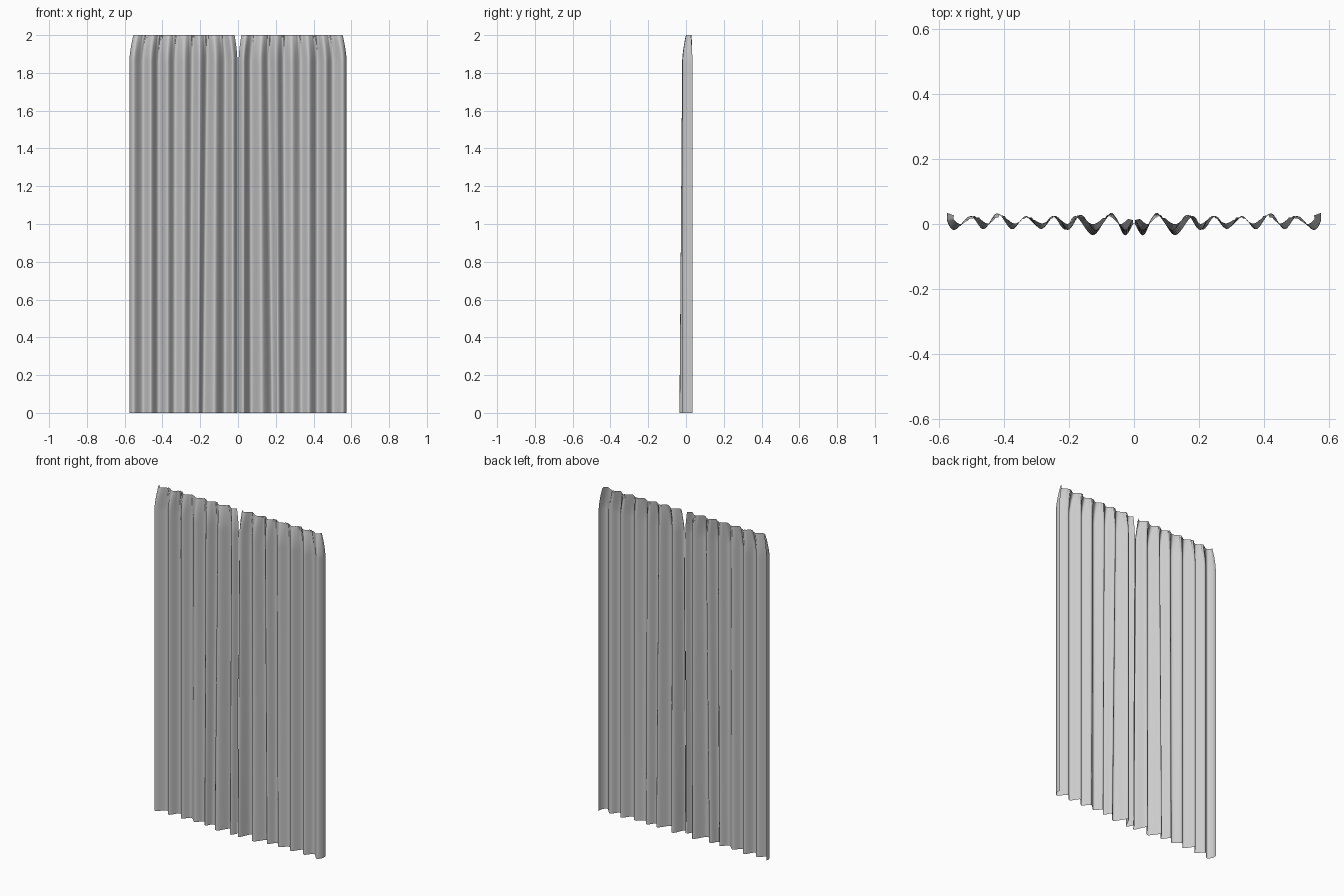
import bpy, math
from mathutils import Vector

if "Cube" in bpy.data.objects:
    bpy.data.objects.remove(bpy.data.objects["Cube"])

# Fold crests and valleys of one panel seen from above (x, y), centre to outer edge
UPPER = [(0.003, 0.012), (0.03, -0.019), (0.068, 0.03), (0.118, -0.02), (0.162, 0.028),
         (0.202, -0.018), (0.242, 0.025), (0.285, -0.015), (0.332, 0.024), (0.375, -0.016),
         (0.42, 0.033), (0.462, -0.016), (0.503, 0.024), (0.55, -0.018), (0.573, 0.006), (0.574, 0.034)]
LOWER = [(0.002, 0.0), (0.03, -0.034), (0.07, 0.034), (0.125, -0.034), (0.18, 0.024),
         (0.212, -0.017), (0.25, 0.024), (0.288, -0.012), (0.335, 0.022), (0.375, -0.016),
         (0.42, 0.033), (0.462, -0.016), (0.503, 0.024), (0.55, -0.018), (0.573, 0.006), (0.574, 0.034)]
STEPS = 14
HEIGHTS = [2 * i / 24 * 0.92 for i in range(25)] + [1.84 + 0.16 * i / 12 for i in range(1, 13)]


def spline(points):
    """Smooth curve through the fold points, slightly rounded at the turns."""
    p = [Vector(q) for q in points]
    p = [2 * p[0] - p[1]] + p + [2 * p[-1] - p[-2]]
    out = []
    for i in range(1, len(p) - 2):
        m0, m1 = (p[i + 1] - p[i - 1]) * 0.5, (p[i + 2] - p[i]) * 0.5
        for k in range(STEPS):
            t = k / STEPS
            out.append(p[i] * (2*t**3 - 3*t*t + 1) + m0 * (t**3 - 2*t*t + t)
                       + p[i + 1] * (3*t*t - 2*t**3) + m1 * (t**3 - t*t))
    return out + [p[-2]]


def make_panel(name, side):
    upper, lower = spline(UPPER), spline(LOWER)
    n = len(upper)
    verts = []
    for z in HEIGHTS:
        low = max(0, 1 - z / 1.9)
        top = max(0, (z - 1.86) / 0.14) ** 1.6       # gathered heading
        for j in range(n):
            p = upper[j].lerp(lower[j], low)
            x = p.x + top * (0.015 - p.x * 0.062)
            y = p.y + top * (0.019 - p.y) * 0.5
            # small pinched wrinkles, only around the back creases near the top
            crease = max(0, p.y / 0.03) * top
            if 2 * STEPS <= j < n - 2 * STEPS:
                y += 0.004 * crease * math.sin(j * 1.35)
            verts.append((side * x, min(0.035, y), z))
    faces = []
    for r in range(len(HEIGHTS) - 1):
        for j in range(n - 1):
            a = r * n + j
            f = (a, a + 1, a + n + 1, a + n)
            faces.append(f if side > 0 else f[::-1])
    mesh = bpy.data.meshes.new(name)
    mesh.from_pydata(verts, [], faces)
    mesh.polygons.foreach_set("use_smooth", [True] * len(faces))
    mesh.update()
    obj = bpy.data.objects.new(name, mesh)
    bpy.context.collection.objects.link(obj)


# Pair of mirrored curtain panels meeting in the middle
make_panel("curtain_right", 1)
make_panel("curtain_left", -1)
